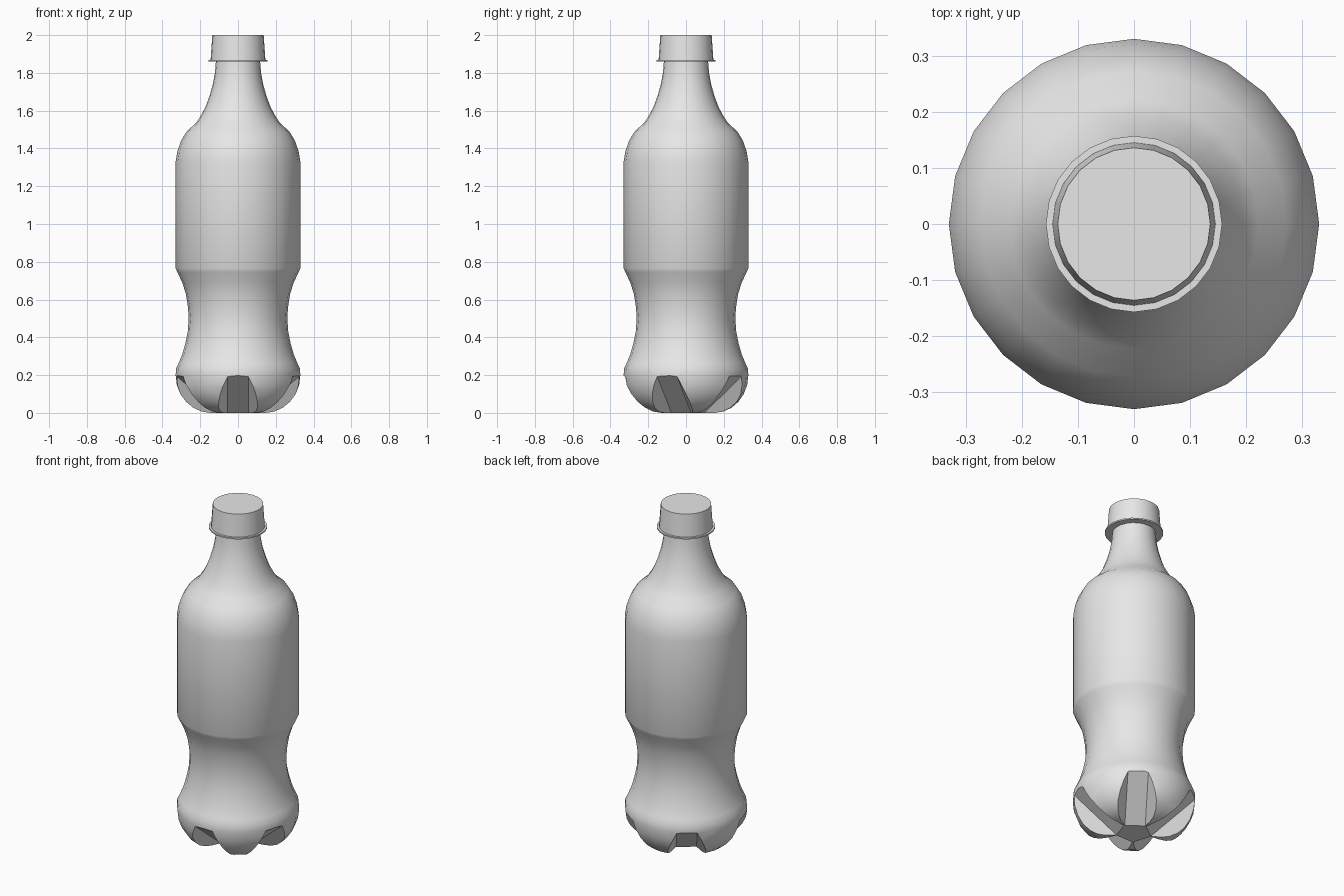
import bpy, bmesh, math
from mathutils import Vector

if "Cube" in bpy.data.objects:
    bpy.data.objects.remove(bpy.data.objects["Cube"], do_unlink=True)

SIDES = 24

grey = bpy.data.materials.new("plain grey")
grey.use_nodes = True
grey.diffuse_color = (0.8, 0.8, 0.8, 1)
grey.node_tree.nodes["Principled BSDF"].inputs["Base Color"].default_value = (0.8, 0.8, 0.8, 1)


def finish(name, bm):
    bmesh.ops.recalc_face_normals(bm, faces=bm.faces)
    mesh = bpy.data.meshes.new(name)
    bm.to_mesh(mesh)
    bm.free()
    mesh.materials.append(grey)
    obj = bpy.data.objects.new(name, mesh)
    bpy.context.collection.objects.link(obj)
    return obj


def lathe(name, profile):
    """Closed turned solid from (radius, height) points."""
    bm = bmesh.new()
    rings = [[bm.verts.new((r * math.cos(math.tau * i / SIDES),
                            r * math.sin(math.tau * i / SIDES), z))
              for i in range(SIDES)] for r, z in profile]
    for a, b in zip(rings, rings[1:]):
        for i in range(SIDES):
            j = (i + 1) % SIDES
            bm.faces.new((a[i], a[j], b[j], b[i]))
    bm.faces.new(rings[0])
    bm.faces.new(rings[-1])
    return finish(name, bm)


def groove_cutter(angle):
    """Flared trough whose flat floor slopes from the base out to the side."""
    start, end = Vector((0.08, 0.0)), Vector((0.332, 0.2))
    along = (end - start).normalized()
    out = Vector((along.y, -along.x))
    radial = Vector((math.cos(angle), math.sin(angle), 0))
    side = Vector((-radial.y, radial.x, 0))
    bm = bmesh.new()
    ends = []
    for s in (-0.1, 0.6):
        section = []
        for depth, w in ((0, -0.055), (0, 0.055), (0.3, 0.28), (0.3, -0.28)):
            p = start + along * s + out * depth
            section.append(bm.verts.new(radial * p.x + side * w + Vector((0, 0, p.y))))
        ends.append(section)
    a, b = ends
    bm.faces.new(a)
    bm.faces.new(b)
    for i in range(4):
        j = (i + 1) % 4
        bm.faces.new((a[i], a[j], b[j], b[i]))
    return finish("groove_cutter", bm)


def smooth(obj):
    bpy.ops.object.select_all(action="DESELECT")
    obj.select_set(True)
    bpy.context.view_layer.objects.active = obj
    bpy.ops.object.shade_smooth_by_angle(angle=math.radians(30))


# Bottle: rounded base, pinched waist, straight label band, shoulder, neck
base = [(0.15 + 0.18 * math.sin(t), 0.2 - 0.2 * math.cos(t))
        for t in (math.radians(15 * k) for k in range(7))]
waist = [(0.328, 0.235), (0.314, 0.265), (0.295, 0.31), (0.278, 0.37), (0.266, 0.43),
         (0.261, 0.5), (0.265, 0.56), (0.276, 0.63), (0.295, 0.69), (0.321, 0.745)]
upper = [(0.33, 0.765), (0.33, 1.33), (0.321, 1.385), (0.302, 1.44), (0.272, 1.49),
         (0.222, 1.535), (0.196, 1.575), (0.172, 1.62), (0.15, 1.68),
         (0.133, 1.74), (0.122, 1.8), (0.117, 1.862)]
bottle = lathe("bottle", base + waist + upper)

# Five grooves leave the feet of the base
for k in range(5):
    cutter = groove_cutter(math.radians(-90 + 72 * k))
    cutter.hide_render = True
    mod = bottle.modifiers.new("groove", "BOOLEAN")
    mod.operation = "DIFFERENCE"
    mod.solver = "EXACT"
    mod.object = cutter
    bpy.ops.object.select_all(action="DESELECT")
    bottle.select_set(True)
    bpy.context.view_layer.objects.active = bottle
    bpy.ops.object.modifier_apply(modifier=mod.name)
    bpy.data.objects.remove(cutter, do_unlink=True)
smooth(bottle)

# Cap with its thin collar ring
cap = lathe("cap", [(0.157, 1.86), (0.157, 1.868), (0.145, 1.868), (0.136, 2.0)])
smooth(cap)
